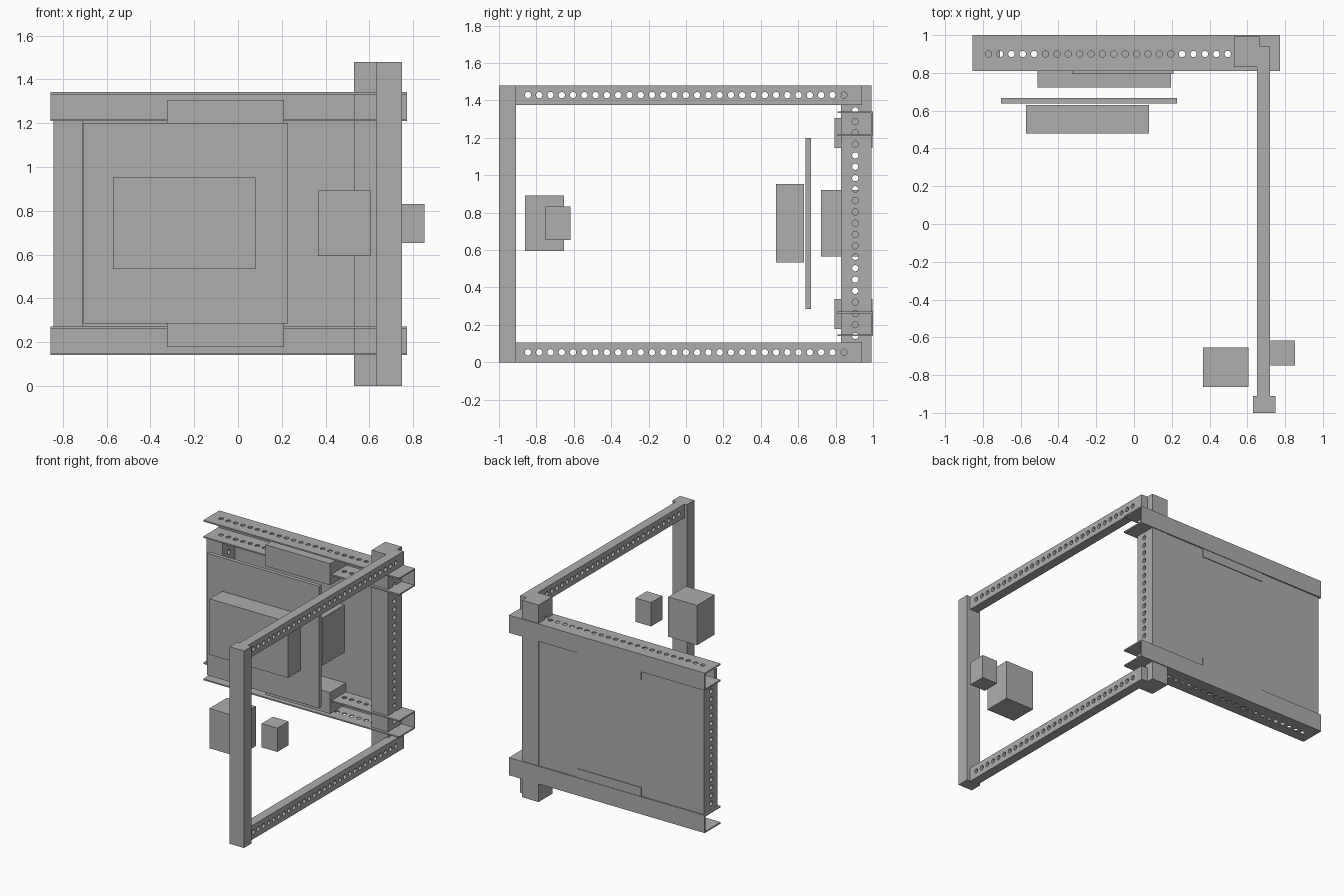
import bpy
import bmesh
from mathutils import Matrix, Vector

cube = bpy.data.objects.get("Cube")
if cube:
    bpy.data.objects.remove(cube, do_unlink=True)

GREY = (0.42, 0.42, 0.42, 1.0)
metal = bpy.data.materials.new("plain grey")
metal.use_nodes = True
metal.diffuse_color = GREY
metal.node_tree.nodes["Principled BSDF"].inputs["Base Color"].default_value = GREY

PITCH = 0.0603
HOLE_RADIUS = 0.017


def make_object(name, bm):
    bmesh.ops.recalc_face_normals(bm, faces=bm.faces)
    mesh = bpy.data.meshes.new(name)
    bm.to_mesh(mesh)
    bm.free()
    mesh.materials.append(metal)
    obj = bpy.data.objects.new(name, mesh)
    bpy.context.collection.objects.link(obj)
    return obj


def box(name, x, y, z):
    """Box from its (min, max) range on each axis."""
    bm = bmesh.new()
    bmesh.ops.create_cube(bm, size=1)
    for v in bm.verts:
        v.co = [r[0] + (c + 0.5) * (r[1] - r[0]) for c, r in zip(v.co, (x, y, z))]
    return make_object(name, bm)


def channel(name, x, y, z, wall=0.01):
    """Channel along x with its web at the back and open to the front."""
    (y0, y1), (z0, z1) = y, z
    profile = [(y0, z0), (y1, z0), (y1, z1), (y0, z1), (y0, z1 - wall),
               (y1 - wall, z1 - wall), (y1 - wall, z0 + wall), (y0, z0 + wall)]
    bm = bmesh.new()
    face = bm.faces.new([bm.verts.new((x[0], a, b)) for a, b in profile])
    ext = bmesh.ops.extrude_face_region(bm, geom=[face])
    moved = [g for g in ext["geom"] if isinstance(g, bmesh.types.BMVert)]
    bmesh.ops.translate(bm, verts=moved, vec=(x[1] - x[0], 0, 0))
    return make_object(name, bm)


def drill(obj, first, step, count, direction):
    """Cut a row of round holes running along the given direction."""
    bm = bmesh.new()
    turn = Vector((0, 0, 1)).rotation_difference(Vector(direction)).to_matrix().to_4x4()
    for i in range(count):
        place = Matrix.Translation(Vector(first) + Vector(step) * i)
        bmesh.ops.create_cone(bm, cap_ends=True, segments=16, radius1=HOLE_RADIUS,
                              radius2=HOLE_RADIUS, depth=0.4, matrix=place @ turn)
    cutter = make_object("hole_cutter", bm)
    cutter.hide_render = True
    mod = obj.modifiers.new("holes", "BOOLEAN")
    mod.operation = "DIFFERENCE"
    mod.solver = "EXACT"
    mod.object = cutter
    bpy.context.view_layer.update()
    graph = bpy.context.evaluated_depsgraph_get()
    mesh = bpy.data.meshes.new_from_object(obj.evaluated_get(graph))
    obj.modifiers.clear()
    obj.data = mesh
    bpy.data.objects.remove(cutter, do_unlink=True)


# Side frame: plain front post, drilled corner post and two drilled arms
box("front_post", (0.63, 0.75), (-1.0, -0.91), (0, 1.48))
corner = box("corner_post", (0.53, 0.667), (0.83, 0.993), (0, 1.48))
drill(corner, (0.6, 0.905, 0.141), (0, 0, PITCH), 21, (1, 0, 0))
for name, z0, z1 in (("lower_arm", 0, 0.107), ("upper_arm", 1.377, 1.48)):
    arm = box(name, (0.65, 0.72), (-0.915, 0.94), (z0, z1))
    drill(arm, (0.685, -0.845, (z0 + z1) / 2), (0, PITCH, 0), 29, (1, 0, 0))

# Rear frame: two drilled channels and the far post
for name, z0, z1 in (("lower_channel", 0.14, 0.272), ("upper_channel", 1.21, 1.342)):
    rail = channel(name, (-0.856, 0.772), (0.81, 1.0), (z0, z1))
    drill(rail, (-0.77, 0.9, (z0 + z1) / 2), (PITCH, 0, 0), 24, (0, 0, 1))
far_post = box("far_post", (-0.842, -0.71), (0.83, 0.985), (0.27, 1.212))
drill(far_post, (-0.775, 0.905, 0.322), (0, 0, PITCH), 15, (1, 0, 0))
box("back_panel", (-0.842, 0.655), (0.98, 0.99), (0.268, 1.214))

# Mounting blocks through the channels
box("lower_block", (-0.325, 0.21), (0.793, 0.996), (0.178, 0.338))
box("upper_block", (-0.325, 0.21), (0.793, 0.996), (1.145, 1.306))

# Layered units in front of the panel
box("rear_unit", (-0.51, 0.197), (0.723, 0.982), (0.565, 0.922))
box("middle_plate", (-0.705, 0.228), (0.638, 0.667), (0.284, 1.2))
box("front_unit", (-0.572, 0.08), (0.48, 0.63), (0.533, 0.953))

# Small boxes beside the front post
box("large_side_box", (0.365, 0.605), (-0.862, -0.653), (0.594, 0.893))
box("small_side_box", (0.722, 0.852), (-0.75, -0.617), (0.653, 0.832))
